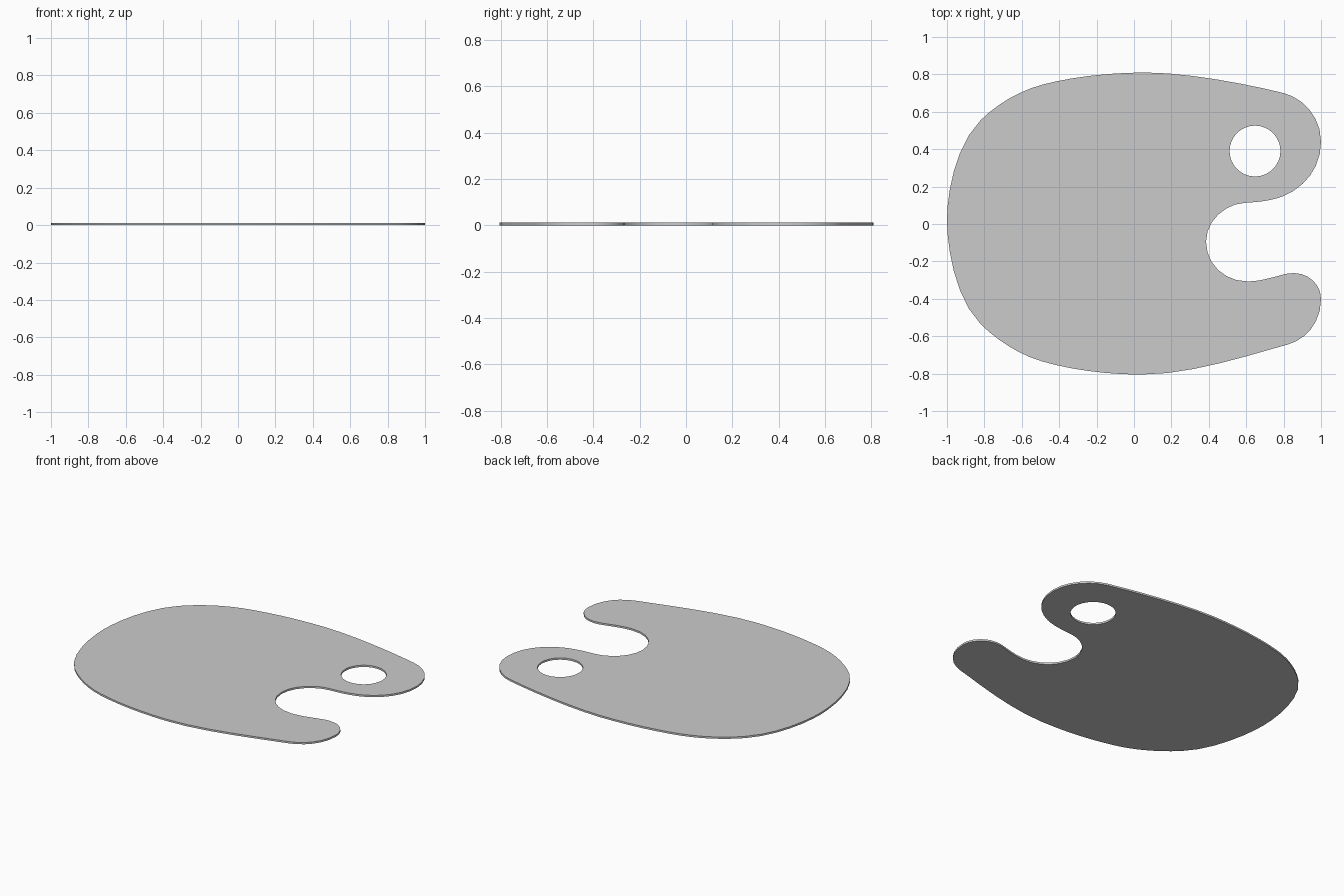
import bpy
import math

if "Cube" in bpy.data.objects:
    bpy.data.objects.remove(bpy.data.objects["Cube"])

THICK = 0.012

# Outline knots, clockwise from the left end: x, y, tangent angle (deg), handle in, handle out
KNOTS = [
    (-1.00, 0.02, 90, 0.13, 0.13),
    (-0.82, 0.555, 45, 0.20, 0.12),
    (-0.49, 0.745, 15, 0.13, 0.15),
    (0.06, 0.81, 0, 0.20, 0.22),
    (0.80, 0.70, -14, 0.20, 0.10),
    (1.00, 0.44, -90, 0.14, 0.14),
    (0.80, 0.15, -158, 0.12, 0.07),
    (0.59, 0.113, -177, 0.07, 0.10),
    (0.385, -0.095, -90, 0.115, 0.12),
    (0.605, -0.307, 0, 0.12, 0.07),
    (0.80, -0.27, 14, 0.07, 0.022),
    (0.86, -0.263, 0, 0.022, 0.075),
    (1.00, -0.40, -90, 0.075, 0.13),
    (0.82, -0.645, -165, 0.10, 0.20),
    (0.04, -0.805, 180, 0.27, 0.20),
    (-0.49, -0.735, 164, 0.15, 0.13),
    (-0.82, -0.535, 135, 0.12, 0.20),
]


def add_loop(curve, knots, resolution):
    """Closed Bezier loop from knots with aligned tangents."""
    spline = curve.splines.new('BEZIER')
    spline.bezier_points.add(len(knots) - 1)
    spline.use_cyclic_u = True
    spline.resolution_u = resolution
    for p, (x, y, angle, h_in, h_out) in zip(spline.bezier_points, knots):
        dx, dy = math.cos(math.radians(angle)), math.sin(math.radians(angle))
        p.handle_left_type = p.handle_right_type = 'FREE'
        p.co = (x, y, 0)
        p.handle_left = (x - dx * h_in, y - dy * h_in, 0)
        p.handle_right = (x + dx * h_out, y + dy * h_out, 0)


# Flat plate profile
curve = bpy.data.curves.new("plate", 'CURVE')
curve.dimensions = '2D'
curve.fill_mode = 'BOTH'
curve.extrude = THICK / 2
add_loop(curve, KNOTS, 6)

# Round thumb hole
R = 0.136
k = R * 0.5523
add_loop(curve, [(0.647 + R * math.cos(math.radians(a)),
                  0.39 + R * math.sin(math.radians(a)), a + 90, k, k)
                 for a in (0, 90, 180, 270)], 8)

plate = bpy.data.objects.new("palette_plate", curve)
bpy.context.collection.objects.link(plate)
plate.location.z = THICK / 2

# Solid mesh with crisp rims
bpy.context.view_layer.objects.active = plate
plate.select_set(True)
bpy.ops.object.convert(target='MESH')
plate = bpy.context.object
bpy.ops.object.mode_set(mode='EDIT')
bpy.ops.mesh.select_all(action='SELECT')
bpy.ops.mesh.remove_doubles(threshold=0.0005)
bpy.ops.mesh.normals_make_consistent(inside=False)
bpy.ops.object.mode_set(mode='OBJECT')
bpy.ops.object.shade_smooth_by_angle(angle=math.radians(30))
